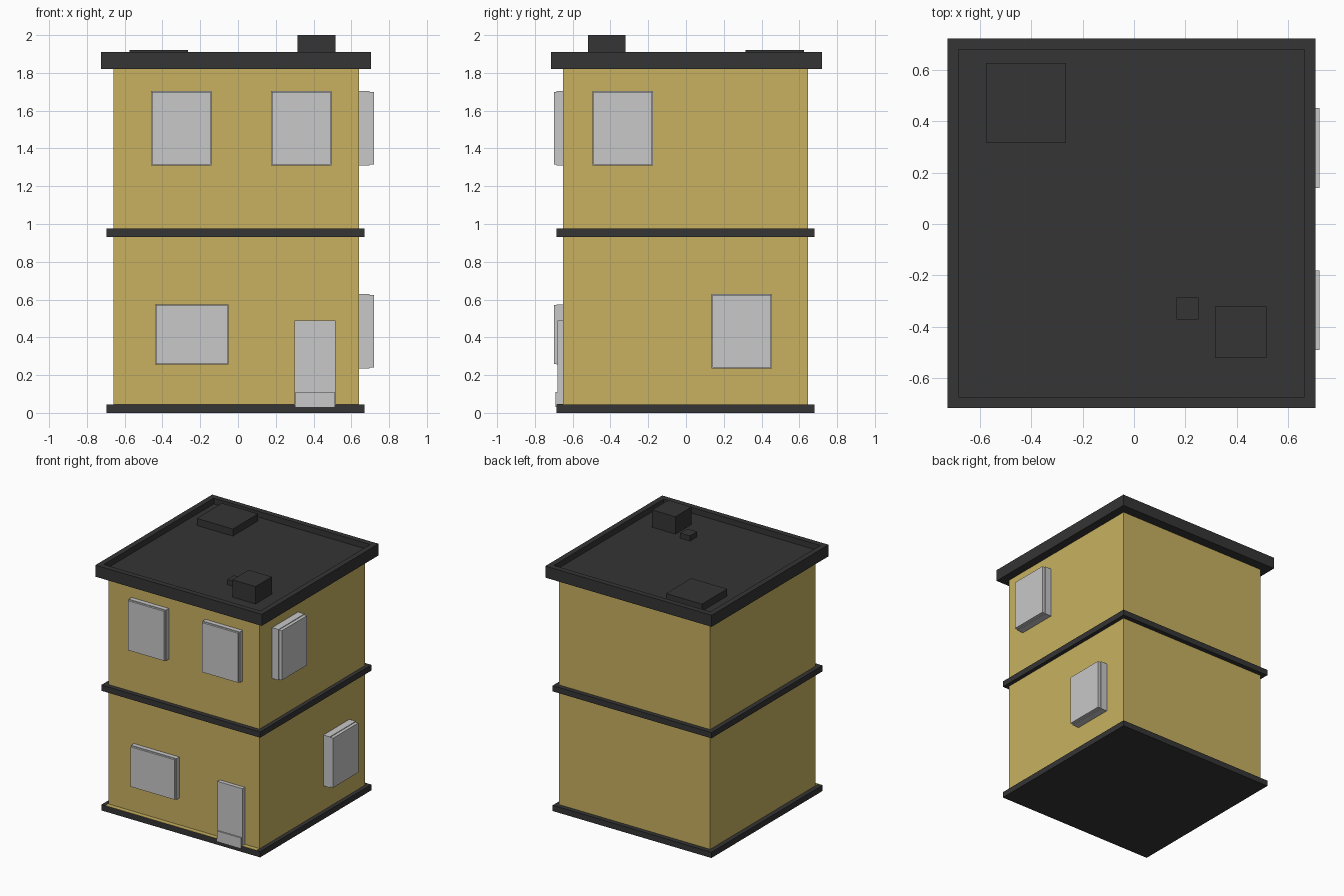
import bpy
import bmesh
from mathutils import Vector

cube = bpy.data.objects.get("Cube")
if cube:
    bpy.data.objects.remove(cube, do_unlink=True)


def material(name, color):
    mat = bpy.data.materials.new(name)
    mat.use_nodes = True
    mat.diffuse_color = (*color, 1)
    mat.node_tree.nodes["Principled BSDF"].inputs["Base Color"].default_value = (*color, 1)
    return mat


yellow = material("ochre wall", (0.58, 0.44, 0.117))
dark = material("charcoal trim", (0.035, 0.035, 0.035))
grey = material("light grey", (0.58, 0.58, 0.58))


def finish(bm, name, mat):
    mesh = bpy.data.meshes.new(name)
    bm.to_mesh(mesh)
    bm.free()
    mesh.materials.append(mat)
    obj = bpy.data.objects.new(name, mesh)
    bpy.context.collection.objects.link(obj)
    return obj


def box_bmesh(x, y, z):
    bm = bmesh.new()
    bmesh.ops.create_cube(bm, size=1)
    size = Vector((x[1] - x[0], y[1] - y[0], z[1] - z[0]))
    bmesh.ops.scale(bm, vec=size, verts=bm.verts)
    bmesh.ops.translate(bm, vec=Vector((sum(x), sum(y), sum(z))) / 2, verts=bm.verts)
    return bm


def box(name, x, y, z, mat):
    return finish(box_bmesh(x, y, z), name, mat)


# Walls and the floor bands
box("walls", (-0.66, 0.64), (-0.65, 0.645), (0.02, 1.84), yellow)
for name, z in (("base_band", (0, 0.045)), ("middle_band", (0.93, 0.975))):
    box(name, (-0.695, 0.67), (-0.685, 0.68), z, dark)
box("front_ledge", (-0.66, 0.64), (-0.684, -0.64), (0.04, 0.047), yellow)

# Flat roof with a sunken deck inside a low parapet
bm = box_bmesh((-0.725, 0.705), (-0.715, 0.72), (1.82, 1.91))
top = max(bm.faces, key=lambda f: f.calc_center_median().z)
bmesh.ops.inset_region(bm, faces=[top], thickness=0.06)
bmesh.ops.translate(bm, vec=(0, 0, -0.045), verts=top.verts)
# Stand the rim up as vertical inner walls
deck = bmesh.ops.extrude_discrete_faces(bm, faces=[top])["faces"][0]
for v in deck.verts:
    v.co.z = 1.865
for v in [v for v in bm.verts if v not in deck.verts[:] and 1.86 < v.co.z < 1.9]:
    v.co.z = 1.91
finish(bm, "roof", dark)

# Roof fittings
box("roof_hatch", (-0.575, -0.265), (0.315, 0.625), (1.86, 1.92), dark)
box("chimney", (0.315, 0.515), (-0.52, -0.32), (1.86, 2.0), dark)
box("roof_vent", (0.165, 0.25), (-0.37, -0.285), (1.86, 1.905), dark)


def window(name, across, z, side=False):
    """Frame block with a slightly smaller pane block in front of it."""
    gap = 0.005
    inner = (across[0] + gap, across[1] - gap)
    inner_z = (z[0] + gap, z[1] - gap)
    if side:
        box(name + "_frame", (0.63, 0.695), across, z, grey)
        box(name + "_pane", (0.69, 0.72), inner, inner_z, grey)
    else:
        box(name + "_frame", across, (-0.685, -0.64), z, grey)
        box(name + "_pane", inner, (-0.70, -0.68), inner_z, grey)


# Windows on the front and on the left side of the house
upper = (1.31, 1.705)
window("upper_right_window", (-0.46, -0.14), upper)
window("upper_left_window", (0.175, 0.495), upper)
window("lower_front_window", (-0.44, -0.05), (0.255, 0.575))
window("upper_side_window", (-0.495, -0.175), upper, side=True)
window("lower_side_window", (0.135, 0.455), (0.235, 0.63), side=True)

# Front door with its kick plate
box("door", (0.30, 0.515), (-0.68, -0.64), (0.04, 0.49), grey)
box("door_kick_plate", (0.305, 0.51), (-0.691, -0.67), (0.03, 0.11), grey)
